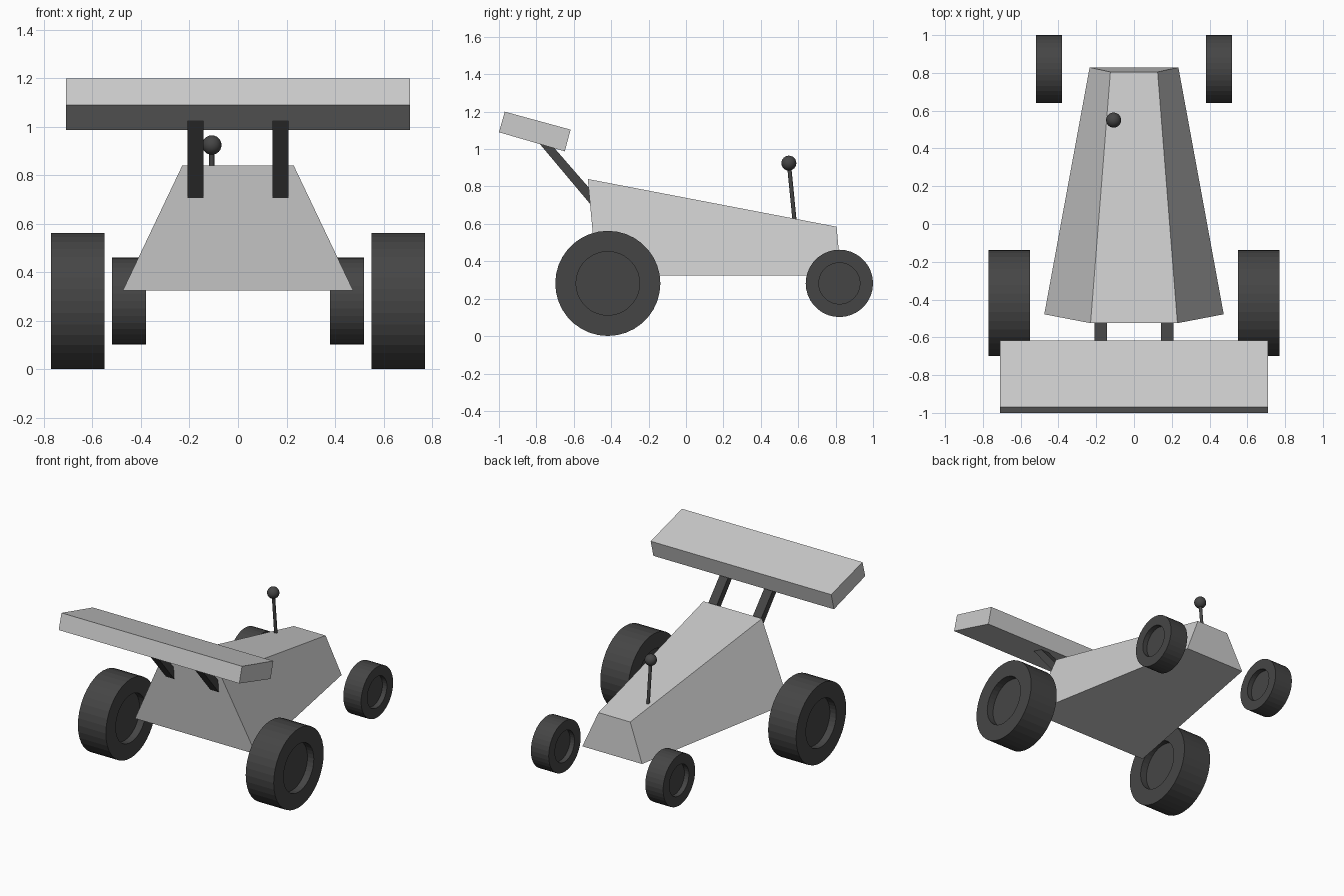
import bpy, bmesh
from math import pi
from mathutils import Matrix, Vector

if "Cube" in bpy.data.objects:
    bpy.data.objects.remove(bpy.data.objects["Cube"])

dark = bpy.data.materials.new("dark_rubber")
dark.diffuse_color = (0.06, 0.06, 0.06, 1)
dark.use_nodes = True
dark.node_tree.nodes["Principled BSDF"].inputs["Base Color"].default_value = dark.diffuse_color


def finish(name, bm, mat=None):
    bmesh.ops.recalc_face_normals(bm, faces=bm.faces[:])
    me = bpy.data.meshes.new(name)
    bm.to_mesh(me)
    bm.free()
    ob = bpy.data.objects.new(name, me)
    bpy.context.collection.objects.link(ob)
    if mat:
        me.materials.append(mat)
    return ob


def loft(name, a, b, mat=None):
    """Solid between two matching loops of points."""
    bm = bmesh.new()
    va = [bm.verts.new(p) for p in a]
    vb = [bm.verts.new(p) for p in b]
    bm.faces.new(va)
    bm.faces.new(vb)
    n = len(a)
    for i in range(n):
        j = (i + 1) % n
        bm.faces.new((va[i], va[j], vb[j], vb[i]))
    return finish(name, bm, mat)


def side_profile(name, pts, x0, x1, mat=None):
    """Extrude a (y, z) profile from x0 to x1."""
    return loft(name, [(x0, y, z) for y, z in pts], [(x1, y, z) for y, z in pts], mat)


def wheel(name, x, y, r, hub_r, width, depth):
    """Plain tyre with a round recess on both sides."""
    bm = bmesh.new()
    bmesh.ops.create_cone(bm, cap_ends=True, segments=36, radius1=r, radius2=r,
                          depth=width)
    for cap in [f for f in bm.faces if len(f.verts) > 4]:
        bmesh.ops.inset_individual(bm, faces=[cap], thickness=r - hub_r)
        inward = -1 if cap.calc_center_median().z > 0 else 1
        new = bmesh.ops.extrude_discrete_faces(bm, faces=[cap])["faces"][0]
        bmesh.ops.translate(bm, verts=new.verts[:], vec=(0, 0, inward * depth))
    bmesh.ops.remove_doubles(bm, verts=bm.verts[:], dist=1e-5)
    bm.transform(Matrix.Translation((x, y, 0.282)) @ Matrix.Rotation(pi / 2, 4, 'Y'))
    return finish(name, bm, dark)


# Wedge body, tapering to the nose
def section(bw, by, tw, ty, tz):
    return [(-bw, by, 0.325), (bw, by, 0.325), (tw, ty, tz), (-tw, ty, tz)]


loft("body", section(0.475, -0.478, 0.23, -0.525, 0.84),
     section(0.235, 0.829, 0.125, 0.805, 0.585))

# Tilted rear wing
side_profile("rear_wing", [(-1.0, 1.09), (-0.648, 0.988), (-0.617, 1.104), (-0.969, 1.20)],
             -0.71, 0.71)

# Wheels and wing struts on both sides
for side, s in (("left", -1), ("right", 1)):
    wheel("rear_wheel_" + side, s * 0.66, -0.418, 0.281, 0.17, 0.22, 0.05)
    wheel("front_wheel_" + side, s * 0.45, 0.82, 0.18, 0.11, 0.14, 0.035)
    side_profile("wing_strut_" + side,
                 [(-0.805, 1.055), (-0.725, 1.03), (-0.49, 0.76), (-0.49, 0.68)],
                 s * 0.142, s * 0.208, dark)

# Antenna stem and ball
base, tip = Vector((-0.108, 0.584, 0.58)), Vector((-0.108, 0.55, 0.925))
bm = bmesh.new()
bmesh.ops.create_cone(bm, cap_ends=True, segments=12, radius1=0.011, radius2=0.011,
                      depth=(tip - base).length)
bm.transform(Matrix.Translation((base + tip) / 2)
             @ (tip - base).to_track_quat('Z', 'Y').to_matrix().to_4x4())
finish("antenna_stem", bm, dark)

bm = bmesh.new()
bmesh.ops.create_uvsphere(bm, u_segments=24, v_segments=12, radius=0.04)
bm.transform(Matrix.Translation(tip))
ball = finish("antenna_ball", bm, dark)
ball.data.shade_smooth()
